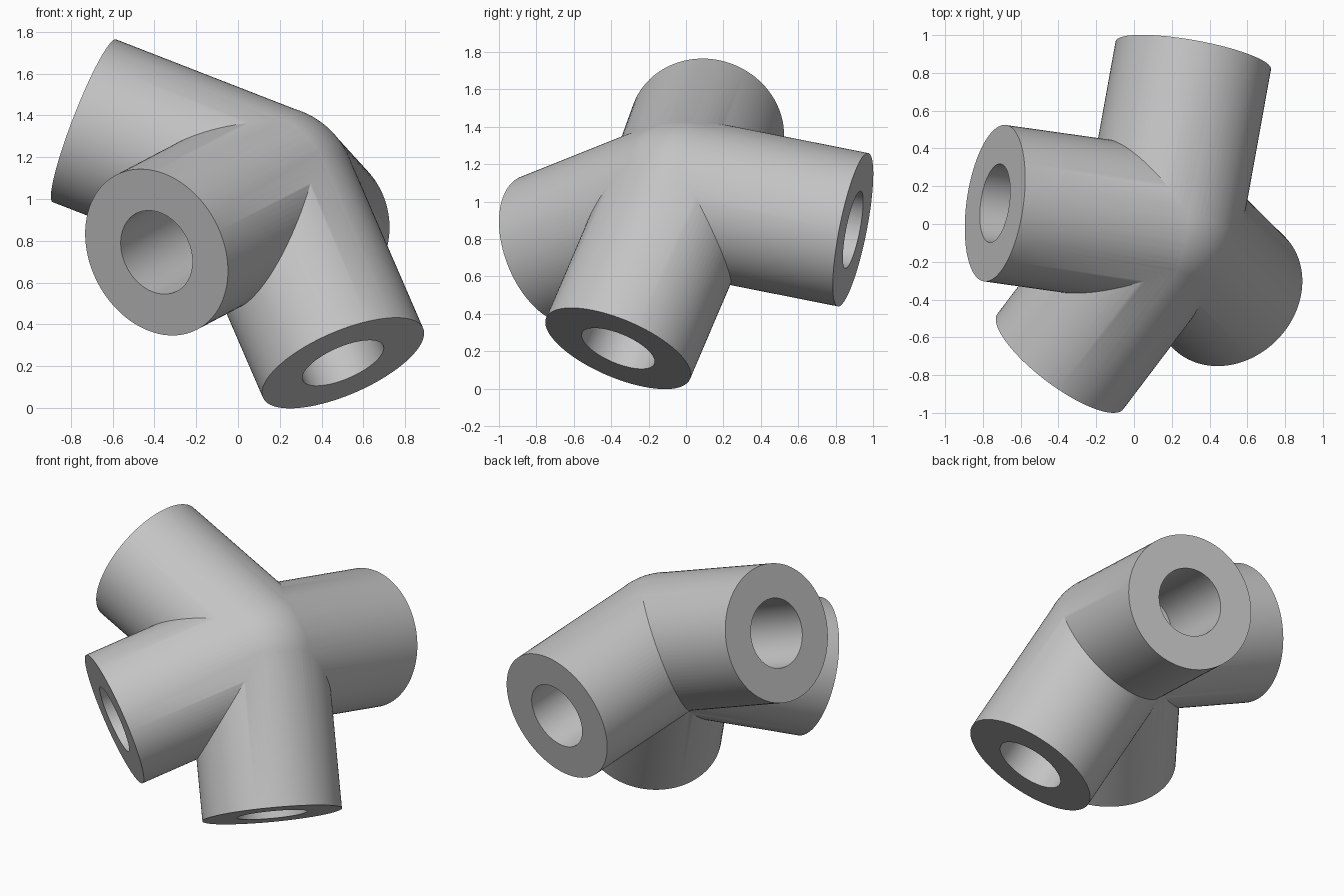
import bpy
from mathutils import Vector

cube = bpy.data.objects.get("Cube")
if cube:
    bpy.data.objects.remove(cube, do_unlink=True)

RADIUS = 0.418
BORE = 0.21
BORE_DEPTH = 0.6
CENTRE = Vector((0.15, -0.015, 1.03))
ARM_ENDS = {
    "side": Vector((-0.736, 0.11, 1.375)),
    "front": Vector((-0.39, -0.728, 0.745)),
    "lower": Vector((0.503, -0.363, 0.215)),
    "back": Vector((0.314, 0.893, 0.85)),
}

grey = bpy.data.materials.new("plain_grey")
grey.use_nodes = True
colour = (0.55, 0.55, 0.55, 1)
grey.diffuse_color = colour
grey.node_tree.nodes["Principled BSDF"].inputs["Base Color"].default_value = colour


def rod(name, start, end, radius):
    """Solid cylinder running between two points."""
    axis = end - start
    bpy.ops.mesh.primitive_cylinder_add(
        vertices=96, radius=radius, depth=axis.length, location=(start + end) / 2,
        rotation=axis.to_track_quat("Z", "Y").to_euler())
    obj = bpy.context.object
    obj.name = name
    obj.data.materials.append(grey)
    return obj


def combine(target, other, operation):
    """Apply a boolean and discard the helper."""
    mod = target.modifiers.new(operation.lower(), "BOOLEAN")
    mod.operation = operation
    mod.solver = "EXACT"
    mod.object = other
    bpy.ops.object.select_all(action="DESELECT")
    bpy.context.view_layer.objects.active = target
    target.select_set(True)
    bpy.ops.object.modifier_apply(modifier=mod.name)
    bpy.data.objects.remove(other, do_unlink=True)


# Rounded core, a hair larger than the arms so they blend into it
bpy.ops.mesh.primitive_uv_sphere_add(
    segments=96, ring_count=48, radius=RADIUS * 1.003, location=CENTRE)
hub = bpy.context.object
hub.name = "four_way_tube_connector"
hub.data.materials.append(grey)

# Four arms
for name, end in ARM_ENDS.items():
    combine(hub, rod(name + "_arm", CENTRE, end, RADIUS), "UNION")

# Blind socket in the end of each arm
for name, end in ARM_ENDS.items():
    out = (end - CENTRE).normalized()
    cutter = rod(name + "_socket", end - out * BORE_DEPTH, end + out * 0.1, BORE)
    combine(hub, cutter, "DIFFERENCE")

bpy.ops.object.select_all(action="DESELECT")
hub.select_set(True)
bpy.context.view_layer.objects.active = hub
bpy.ops.object.shade_smooth_by_angle(angle=0.5)
